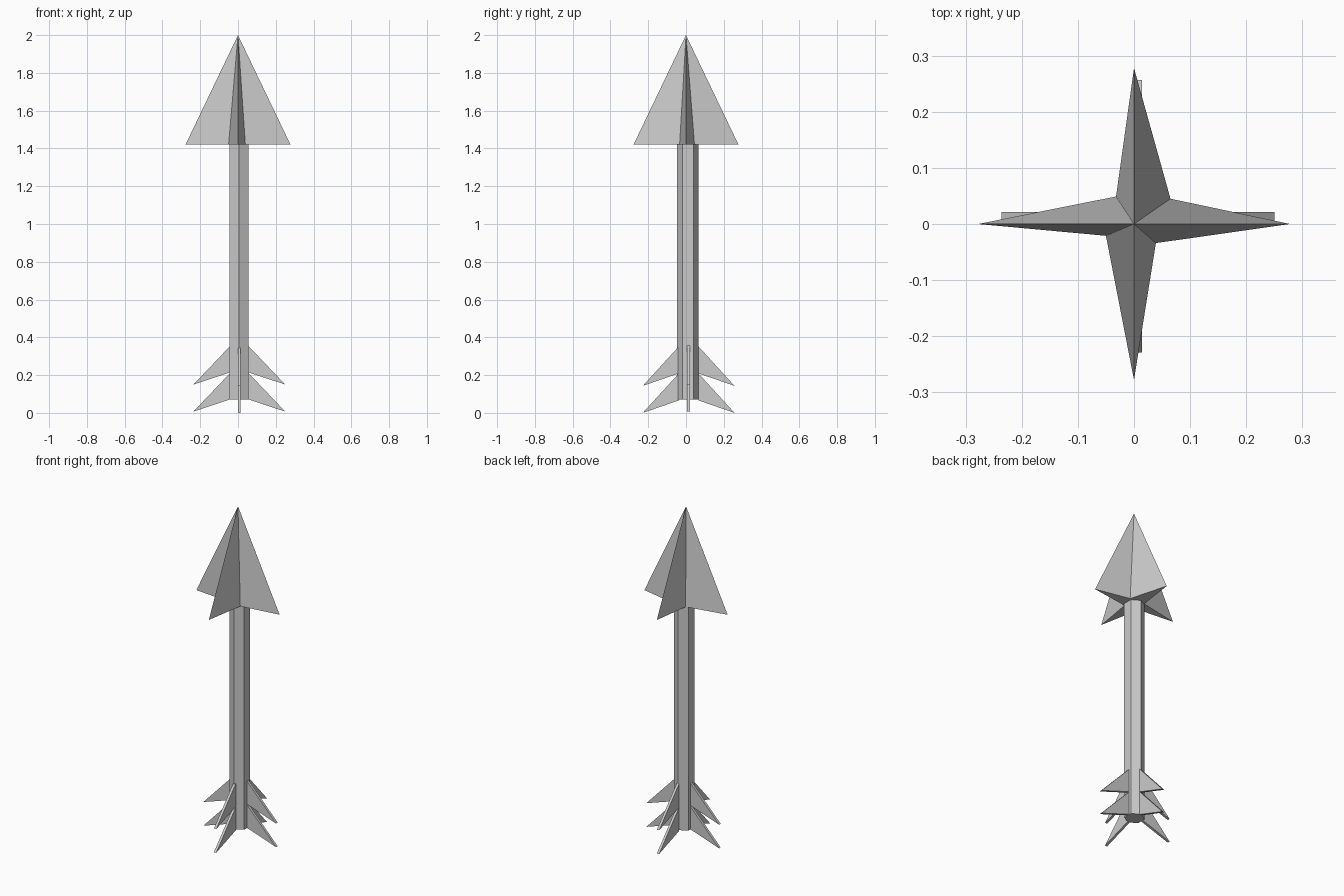
import bpy
from math import sin, cos, pi

if "Cube" in bpy.data.objects:
    bpy.data.objects.remove(bpy.data.objects["Cube"])


def make_object(name, verts, faces):
    mesh = bpy.data.meshes.new(name)
    mesh.from_pydata(verts, [], faces)
    mesh.update()
    obj = bpy.data.objects.new(name, mesh)
    bpy.context.collection.objects.link(obj)
    return obj


def prism(name, bottom, top):
    """Closed solid between two matching counter-clockwise loops."""
    n = len(bottom)
    faces = [tuple(reversed(range(n))), tuple(range(n, 2 * n))]
    faces += [(i, (i + 1) % n, n + (i + 1) % n, n + i) for i in range(n)]
    return make_object(name, bottom + top, faces)


# Arrow head: slightly irregular four-pointed star rising to a tip
star = [(0.278, 0), (0.065, 0.045), (0, 0.278), (-0.032, 0.049),
        (-0.278, 0), (-0.05, -0.021), (0, -0.278), (0.039, -0.034)]
HEAD_Z = 1.42
head_verts = [(x, y, HEAD_Z) for x, y in star] + [(0, 0, 2), (0, 0, HEAD_Z)]
head_faces = []
for i in range(8):
    j = (i + 1) % 8
    head_faces += [(i, j, 8), (j, i, 9)]
make_object("arrow_head", head_verts, head_faces)

# Six-sided shaft with corners facing front and back
hexagon = [(0.005 + 0.057 * cos(pi / 6 + i * pi / 3),
            0.01 + 0.057 * sin(pi / 6 + i * pi / 3)) for i in range(6)]
prism("shaft", [(x, y, 0.07) for x, y in hexagon],
      [(x, y, HEAD_Z) for x, y in hexagon])

# Two tiers of thin swept fins on four sides
CX, CY, HALF = 0.007, 0.014, 0.0075
for side in range(4):
    c, s = round(cos(side * pi / 2)), round(sin(side * pi / 2))
    drop = 0.007 if side % 2 else 0.0
    root = 0.052 if side % 2 else 0.044
    for tier, lift in (("lower", 0.0), ("upper", 0.143)):
        profile = [(root, 0.073), (0.243, 0.007), (root, 0.216)]

        def layer(t):
            return [(CX + r * c - t * s, CY + r * s + t * c, z + lift - drop)
                    for r, z in profile]

        prism(f"{tier}_fin_{side + 1}", layer(HALF), layer(-HALF))
